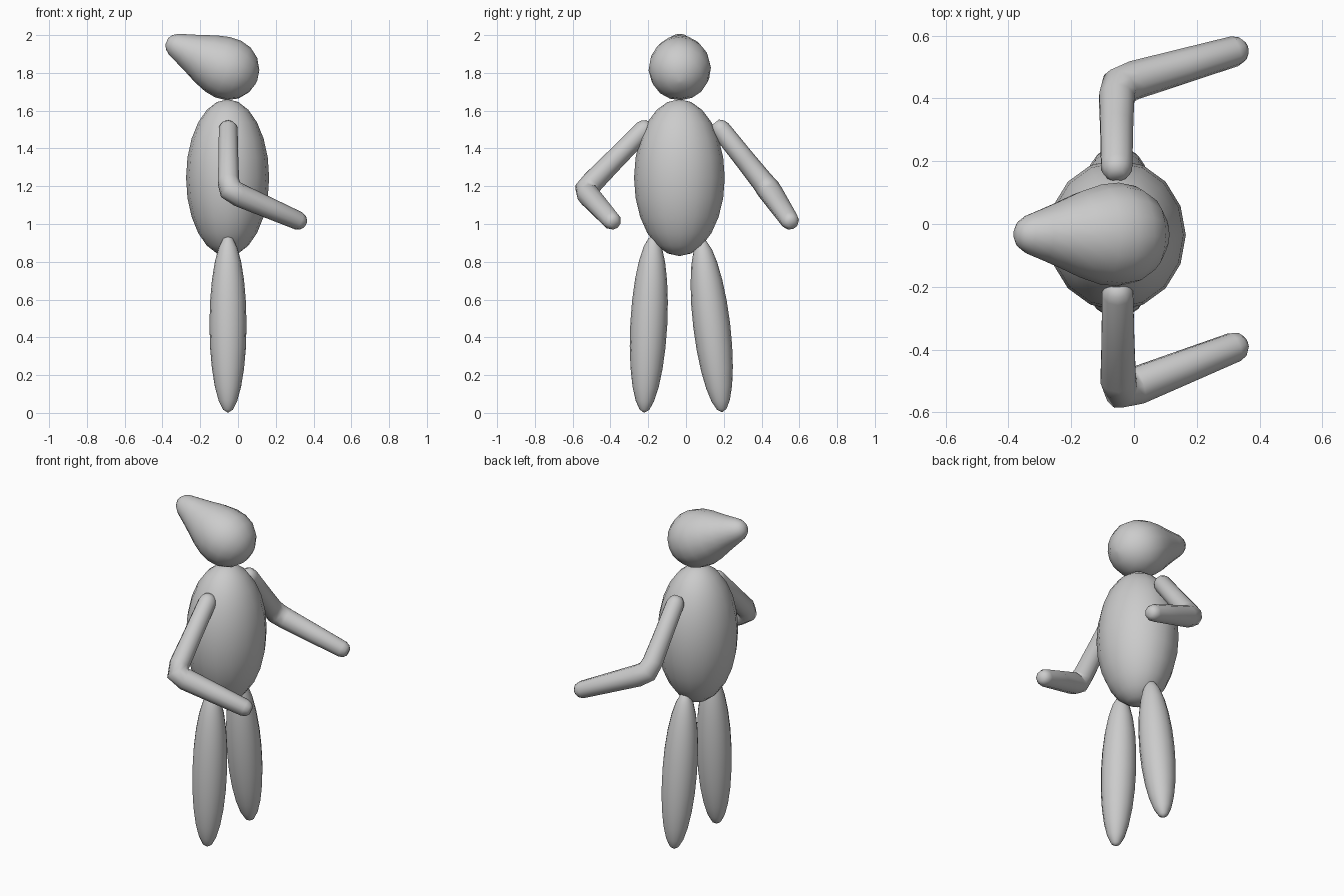
import bpy, bmesh, math
from mathutils import Vector

if "Cube" in bpy.data.objects:
    bpy.data.objects.remove(bpy.data.objects["Cube"])


def finish(name, bm):
    bmesh.ops.recalc_face_normals(bm, faces=bm.faces)
    me = bpy.data.meshes.new(name)
    bm.to_mesh(me)
    bm.free()
    for p in me.polygons:
        p.use_smooth = True
    ob = bpy.data.objects.new(name, me)
    bpy.context.collection.objects.link(ob)
    return ob


def ellipsoid(name, loc, radii, tilt=0.0):
    bm = bmesh.new()
    bmesh.ops.create_uvsphere(bm, u_segments=16, v_segments=12, radius=1)
    ob = finish(name, bm)
    ob.location, ob.scale, ob.rotation_euler = loc, radii, (tilt, 0, 0)
    return ob


def sweep(name, path, sides):
    """Round rings along a path of (x, y, z, radius), closed at both ends."""
    pts = [Vector(p[:3]) for p in path]
    bm = bmesh.new()
    rings, u, last = [], None, None
    for i, p in enumerate(pts):
        t = (pts[min(i + 1, len(pts) - 1)] - pts[max(i - 1, 0)]).normalized()
        u = t.orthogonal().normalized() if u is None else last.rotation_difference(t) @ u
        last, v = t, t.cross(u)
        angles = [2 * math.pi * k / sides for k in range(sides)]
        rings.append([bm.verts.new(p + path[i][3] * (u * math.cos(a) + v * math.sin(a)))
                      for a in angles])
    for a, b in zip(rings, rings[1:]):
        for k in range(sides):
            j = (k + 1) % sides
            bm.faces.new((a[k], a[j], b[j], b[k]))
    bm.faces.new(rings[0])
    bm.faces.new(rings[-1])
    return finish(name, bm)


def arm(name, shoulder, elbow, hand):
    s, e, h = Vector(shoulder), Vector(elbow), Vector(hand)
    d1, d2 = (e - s).normalized(), (h - e).normalized()
    path = [(*(s - d1 * 0.045), 0.025), (*(s - d1 * 0.025), 0.043), (*s, 0.052),
            (*s.lerp(e, 0.5), 0.055), (*(e - d1 * 0.065), 0.059),
            (*(e + (d2 - d1) * 0.012), 0.064), (*(e + d2 * 0.065), 0.062),
            (*e.lerp(h, 0.55), 0.056), (*h, 0.049),
            (*(h + d2 * 0.025), 0.04), (*(h + d2 * 0.04), 0.022)]
    return sweep(name, path, 10)


# Torso
ellipsoid("torso", (-0.055, -0.035, 1.245), (0.22, 0.24, 0.415))

# Head: ball drawn out into a blunt snout pointing up and to the left
centre, axis = Vector((-0.052, -0.033, 1.82)), Vector((-0.91, 0, 0.415))
profile = [(-0.165 * math.cos(a), 0.165 * math.sin(a))
           for a in (0.06, 0.4, 0.8, 1.2, math.pi / 2)]
profile += [(0.06, 0.159), (0.13, 0.137), (0.2, 0.107), (0.26, 0.083),
            (0.315, 0.062), (0.343, 0.042), (0.357, 0.018)]
sweep("head", [(*(centre + axis * t), r) for t, r in profile], 16)

# Legs
ellipsoid("leg_near", (-0.053, -0.197, 0.47), (0.098, 0.098, 0.47), -0.052)
ellipsoid("leg_far", (-0.053, 0.136, 0.463), (0.098, 0.098, 0.463), 0.12)

# Arms
arm("arm_near", (-0.052, -0.222, 1.5), (-0.05, -0.538, 1.178), (0.32, -0.392, 1.017))
arm("arm_far", (-0.055, 0.183, 1.502), (-0.055, 0.442, 1.178), (0.32, 0.55, 1.017))
